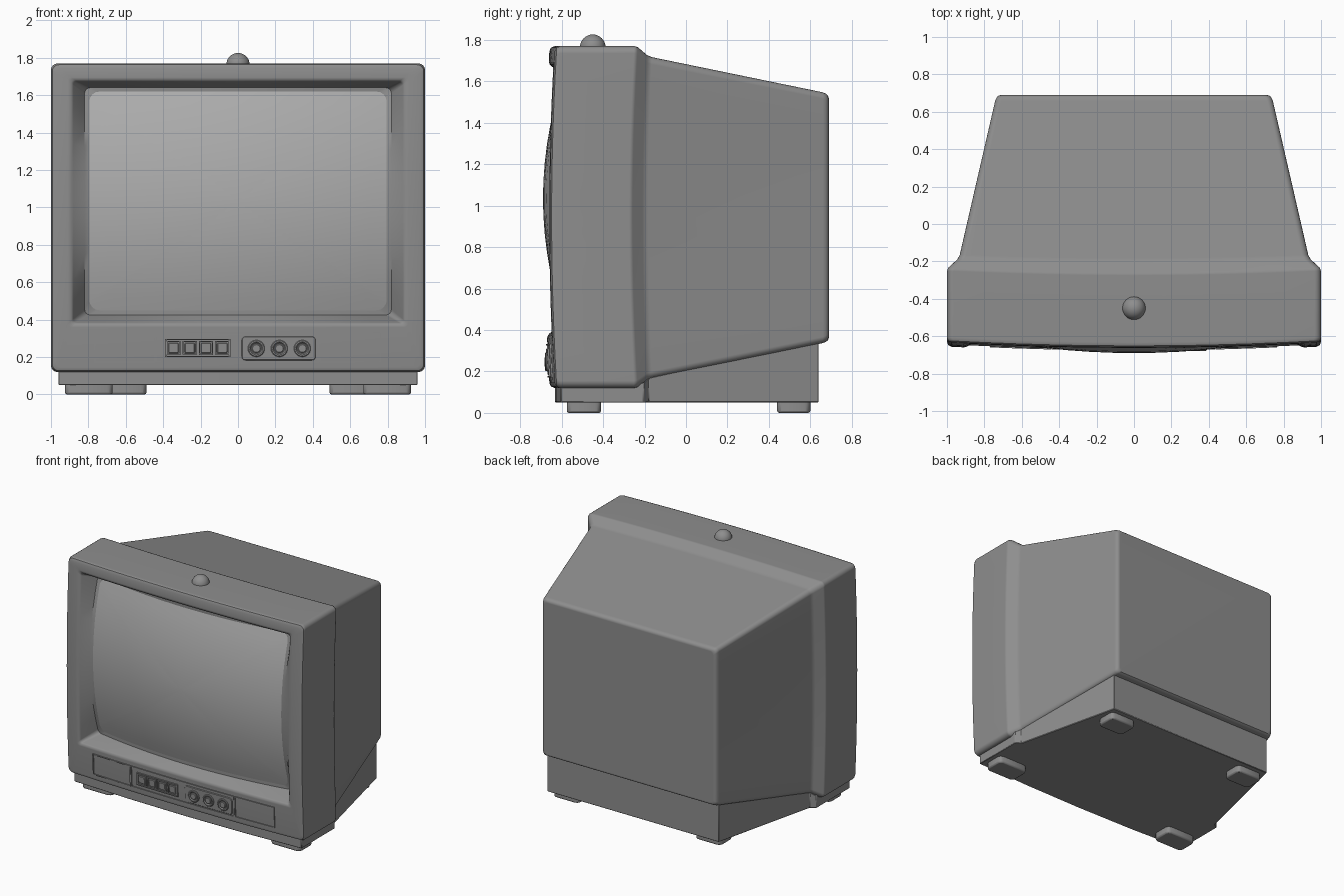
import bpy, bmesh, math
from mathutils import Vector

if "Cube" in bpy.data.objects:
    bpy.data.objects.remove(bpy.data.objects["Cube"])


def grey(name, v):
    mat = bpy.data.materials.new(name)
    mat.diffuse_color = (v, v, v, 1)
    mat.use_nodes = True
    mat.node_tree.nodes["Principled BSDF"].inputs["Base Color"].default_value = mat.diffuse_color
    return mat


PLASTIC, GLASS = grey("dark_plastic", 0.27), grey("screen_glass", 0.42)


# Bowed surfaces of the front: bezel and picture tube
def front(x, z, d=0.0):
    zn = (z - 0.945) / 0.825
    return -0.63 - 0.028 * (1 - x * x) - 0.025 * (1 - zn * zn) + d


def tube(x, z, d=0.0):
    return -0.69 + 0.12 * x * x + 0.28 * (z - 1.035) ** 2 + d


def bow(y, amount):
    return lambda x, z: y - amount * (2 - x * x - ((z - 0.945) / 0.825) ** 2)


def on_front(d):
    return lambda x, z: front(x, z, d)


def on_tube(d):
    return lambda x, z: tube(x, z, d)


def rounded(x0, x1, z0, z1, r, yf, n=4, m=12):
    """Rounded rectangle ring in x/z, pushed to depth yf(x, z)."""
    corners = [(x1 - r, z1 - r, 0), (x0 + r, z1 - r, 90), (x0 + r, z0 + r, 180), (x1 - r, z0 + r, 270)]
    arcs = []
    for cx, cz, a0 in corners:
        angles = [math.radians(a0 + 90 * i / n) for i in range(n + 1)]
        arcs.append([Vector((cx + r * math.cos(a), cz + r * math.sin(a))) for a in angles])
    flat = []
    for i, arc in enumerate(arcs):
        nxt = arcs[(i + 1) % 4][0]
        flat += arc + [arc[-1].lerp(nxt, k / m) for k in range(1, m)]
    return [(p.x, yf(p.x, p.y), p.y) for p in flat]


def circle(cx, cz, r, d, n=24):
    y = front(cx, cz, d)
    return [(cx + r * math.cos(2 * math.pi * i / n), y, cz + r * math.sin(2 * math.pi * i / n)) for i in range(n)]


def loft(name, rings, cap=True, mat=PLASTIC):
    bm = bmesh.new()
    loops = [[bm.verts.new(p) for p in ring] for ring in rings]
    n = len(loops[0])
    for a, b in zip(loops, loops[1:]):
        for i in range(n):
            j = (i + 1) % n
            bm.faces.new((a[i], a[j], b[j], b[i]))
    if cap:
        bm.faces.new(loops[-1])
    bmesh.ops.recalc_face_normals(bm, faces=bm.faces)
    return finish(name, bm, mat)


def finish(name, bm, mat=PLASTIC):
    mesh = bpy.data.meshes.new(name)
    bm.to_mesh(mesh)
    bm.free()
    mesh.materials.append(mat)
    obj = bpy.data.objects.new(name, mesh)
    bpy.context.collection.objects.link(obj)
    bpy.ops.object.select_all(action='DESELECT')
    bpy.context.view_layer.objects.active = obj
    obj.select_set(True)
    bpy.ops.object.shade_smooth_by_angle(angle=math.radians(35))
    return obj


def bevel(obj, width, segments=2):
    mod = obj.modifiers.new("bevel", 'BEVEL')
    mod.width, mod.segments = width, segments


# Housing: bezel slope, front frame, stepped waist and tapered back
housing = loft("housing", [
    rounded(-0.79, 0.79, 0.455, 1.615, 0.05, on_tube(0.004)),
    rounded(-0.82, 0.82, 0.425, 1.64, 0.03, on_tube(-0.006)),
    rounded(-0.88, 0.88, 0.385, 1.672, 0.02, on_front(0.014)),
    rounded(-0.892, 0.892, 0.375, 1.682, 0.02, on_front(0.005)),
    rounded(-0.91, 0.91, 0.36, 1.695, 0.02, on_front(0)),
    rounded(-0.975, 0.975, 0.145, 1.745, 0.03, on_front(0)),
    rounded(-0.993, 0.993, 0.127, 1.763, 0.035, on_front(0.007)),
    rounded(-1.0, 1.0, 0.12, 1.77, 0.035, on_front(0.025)),
    rounded(-1.0, 1.0, 0.12, 1.77, 0.035, bow(-0.25, 0.025)),
    rounded(-0.994, 0.994, 0.124, 1.766, 0.035, bow(-0.232, 0.025)),
    rounded(-0.945, 0.945, 0.156, 1.728, 0.035, bow(-0.183, 0.025)),
    rounded(-0.932, 0.932, 0.165, 1.717, 0.035, bow(-0.16, 0.02)),
    rounded(-0.742, 0.742, 0.337, 1.547, 0.03, lambda x, z: 0.66),
    rounded(-0.735, 0.735, 0.343, 1.54, 0.03, lambda x, z: 0.675),
    rounded(-0.727, 0.727, 0.35, 1.532, 0.028, lambda x, z: 0.685),
    rounded(-0.71, 0.71, 0.365, 1.517, 0.025, lambda x, z: 0.69),
])
housing.modifiers.new("flat_normals", 'WEIGHTED_NORMAL').keep_sharp = True

# Picture tube
steps = (1, 0.88, 0.75, 0.6, 0.45, 0.3, 0.15, 0.03)
loft("screen", [rounded(-0.795 * s, 0.795 * s, 1.035 - 0.585 * s, 1.035 + 0.585 * s, 0.055 * s, on_tube(0))
                for s in steps], mat=GLASS)


def plate(name, x0, x1, z0, z1, height, r=0.006, edge=0.003):
    loft(name, [rounded(x0, x1, z0, z1, r, on_front(0.01), 3, 6),
                rounded(x0, x1, z0, z1, r, on_front(-height + edge), 3, 6),
                rounded(x0 + edge, x1 - edge, z0 + edge, z1 - edge, r * 0.7, on_front(-height), 3, 6)])


def frame(name, x0, x1, z0, z1, height, w=0.007, r=0.003):
    loft(name, [rounded(x0 + k, x1 - k, z0 + k, z1 - k, r, on_front(d), 2, 6)
                for k, d in ((0, 0.005), (0, -height), (w, -height), (w, 0.005))], cap=False)


# Control strip: side doors, centre panel, push buttons, sockets
frame("left_door_frame", -0.77, -0.443, 0.17, 0.333, 0.007)
frame("centre_panel_frame", -0.441, 0.433, 0.17, 0.333, 0.007)
frame("right_door_frame", 0.435, 0.765, 0.17, 0.333, 0.007)
frame("button_frame", -0.39, -0.04, 0.20, 0.297, 0.008)
for i in range(4):
    x = -0.345 + i * 0.087
    frame(f"button_rim_{i + 1}", x - 0.038, x + 0.038, 0.211, 0.287, 0.008)
    plate(f"button_{i + 1}", x - 0.027, x + 0.027, 0.222, 0.276, 0.01)
plate("socket_panel", 0.02, 0.415, 0.183, 0.31, 0.007, 0.02)
for i in range(3):
    x = 0.098 + i * 0.123
    profile = ((0.045, 0.005), (0.045, -0.012), (0.041, -0.016), (0.034, -0.016), (0.028, -0.008),
               (0.024, -0.008), (0.024, -0.015), (0.02, -0.018))
    loft(f"socket_{i + 1}", [circle(x, 0.246, r, d) for r, d in profile])

# Base: follows the plan of the housing, top slopes up under the tapered back
right = [(0.5, -0.625, 0.14), (0.96, -0.605, 0.14), (0.96, -0.205, 0.145), (0.92, -0.18, 0.17), (0.725, 0.64, 0.355)]
plan = [(0, -0.632, 0.14)] + right + [(-x, y, z) for x, y, z in reversed(right)]
bm = bmesh.new()
low = [bm.verts.new((x, y, 0.05)) for x, y, z in plan]
high = [bm.verts.new((x, y, z)) for x, y, z in plan]
for i in range(len(plan)):
    j = (i + 1) % len(plan)
    bm.faces.new((low[i], low[j], high[j], high[i]))
bm.faces.new(low)
bm.faces.new((high[0], high[1], high[-1]))
for i in range(1, 5):  # top strips between mirrored points
    bm.faces.new((high[i], high[i + 1], high[10 - i], high[11 - i]))
bmesh.ops.recalc_face_normals(bm, faces=bm.faces)
bevel(finish("base", bm), 0.004, 1)

# Feet
for name, x0, x1, y0, y1 in (("front_foot", 0.67, 0.925, -0.575, -0.41), ("back_foot", 0.49, 0.71, 0.44, 0.6)):
    for side, s in (("right", 1), ("left", -1)):
        bm = bmesh.new()
        bmesh.ops.create_cube(bm, size=1)
        bmesh.ops.scale(bm, vec=(x1 - x0, y1 - y0, 0.06), verts=bm.verts)
        upright = [e for e in bm.edges if abs(e.verts[0].co.z - e.verts[1].co.z) > 0.01]
        bmesh.ops.bevel(bm, geom=upright, offset=0.03, segments=2, profile=0.5, affect='EDGES')
        bmesh.ops.translate(bm, vec=(s * (x0 + x1) / 2, (y0 + y1) / 2, 0.03), verts=bm.verts)
        bevel(finish(f"{name}_{side}", bm), 0.01)

# Sensor dome on top
bpy.ops.mesh.primitive_uv_sphere_add(segments=32, ring_count=16, radius=0.062, location=(0, -0.45, 1.764))
bpy.context.object.name = "top_dome"
bpy.context.object.data.materials.append(PLASTIC)
bpy.ops.object.shade_smooth()
